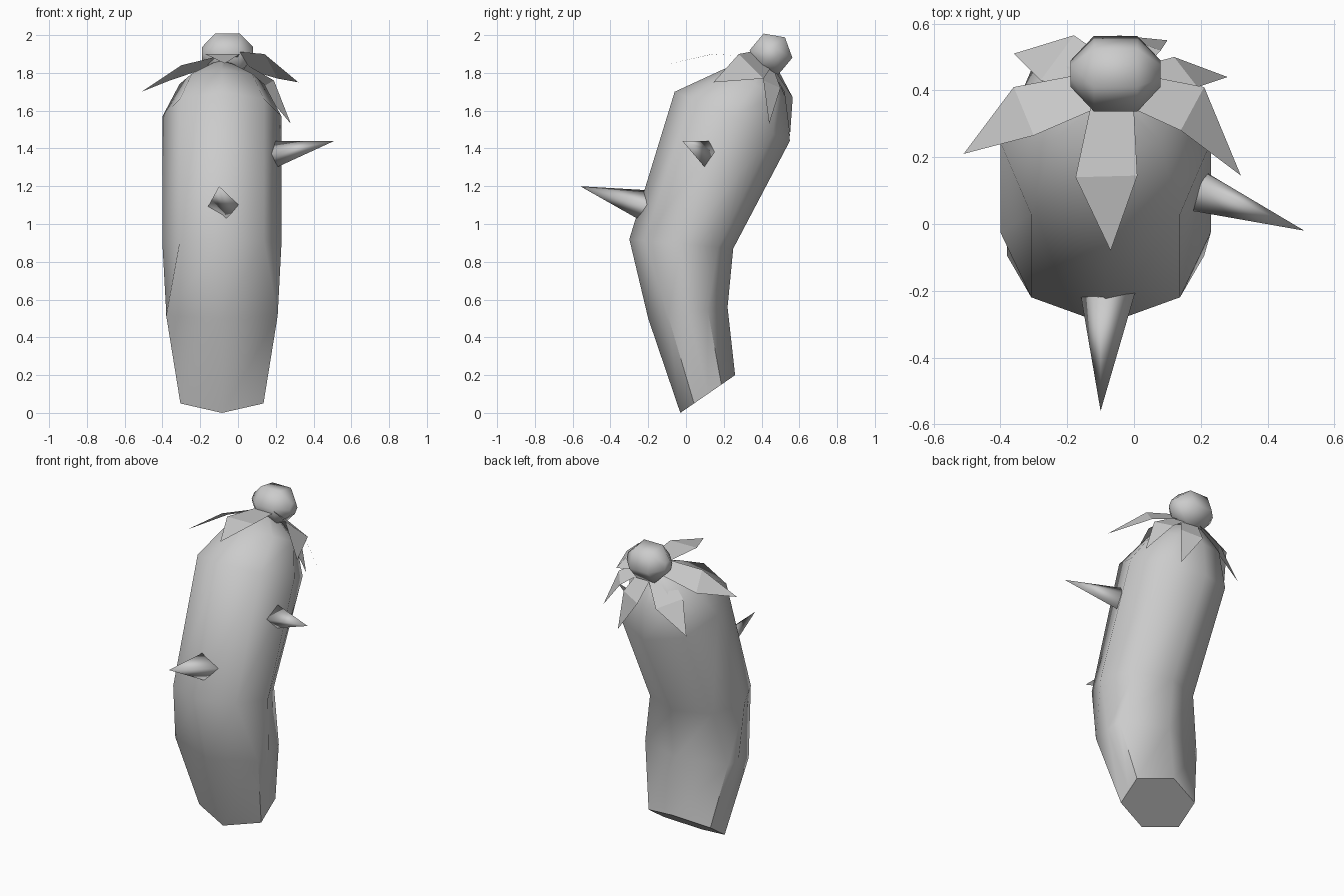
import bpy
import bmesh
import math
from mathutils import Vector

cube = bpy.data.objects.get("Cube")
if cube:
    bpy.data.objects.remove(cube)

grey = bpy.data.materials.new("plain_grey")
grey.use_nodes = True
colour = (0.6, 0.6, 0.6, 1)
grey.diffuse_color = colour
grey.node_tree.nodes["Principled BSDF"].inputs["Base Color"].default_value = colour


def make(name, verts, faces, sharp_angle=None):
    """Mesh object from points and faces, smooth shaded when an angle is given."""
    mesh = bpy.data.meshes.new(name)
    bm = bmesh.new()
    points = [bm.verts.new(v) for v in verts]
    for face in faces:
        bm.faces.new([points[i] for i in face])
    bmesh.ops.recalc_face_normals(bm, faces=bm.faces)
    bm.to_mesh(mesh)
    bm.free()
    obj = bpy.data.objects.new(name, mesh)
    bpy.context.collection.objects.link(obj)
    mesh.materials.append(grey)
    if sharp_angle:
        bpy.ops.object.select_all(action="DESELECT")
        obj.select_set(True)
        bpy.context.view_layer.objects.active = obj
        bpy.ops.object.shade_smooth_by_angle(angle=math.radians(sharp_angle))
    return obj


def loft(name, rings, sharp_angle):
    """Closed skin through rings that have the same number of points."""
    n = len(rings[0])
    verts = [p for ring in rings for p in ring]
    faces = [(r * n + i, r * n + (i + 1) % n, (r + 1) * n + (i + 1) % n, (r + 1) * n + i)
             for r in range(len(rings) - 1) for i in range(n)]
    faces.append(range(n))
    faces.append(range(len(verts) - n, len(verts)))
    return make(name, verts, faces, sharp_angle)


# Bent body: each section runs from a front to a back point (y, z)
CENTRE_X = -0.085


def section(front, back, half_width, six_sided=False):
    front, back = Vector((CENTRE_X, *front)), Vector((CENTRE_X, *back))
    mid, half = (front + back) / 2, (back - front) / 2
    step = 60 if six_sided else 45
    radius = half_width / math.sin(math.radians(60)) if six_sided else half_width

    def at(degrees):
        t = math.radians(degrees)
        return mid - half * math.cos(t) + Vector((radius * math.sin(t), 0, 0))

    first, last = at(step), at(180 - step)
    side = (first + last) / 2 if six_sided else at(90)
    right = [first, side, last]
    left = [Vector((2 * CENTRE_X - p.x, p.y, p.z)) for p in reversed(right)]
    return [front, *right, back, *left]


loft("body", [
    section((-0.03, 0.0), (0.26, 0.2), 0.22, True),
    section((-0.2, 0.5), (0.22, 0.56), 0.295, True),
    section((-0.3, 0.92), (0.25, 0.87), 0.315),
    section((-0.06, 1.7), (0.55, 1.44), 0.315),
    section((0.2, 1.82), (0.53, 1.66), 0.225),
    section((0.38, 1.87), (0.46, 1.84), 0.03),
], 60)

# Stem knob: six-sided barrel lying along x
knob = []
for x, radius in ((-0.19, 0.04), (-0.12, 0.115), (0.01, 0.115), (0.08, 0.04)):
    knob.append([Vector((x, 0.45 + radius * math.cos(a), 1.9 + radius * math.sin(a)))
                 for a in (math.radians(10 + 60 * k - 20) for k in range(6))])
loft("stem_knob", knob, 70)

# Leaves: two shoulder points and a tip, rooted under the knob
ROOT = Vector((-0.06, 0.42, 1.88))
leaves = {
    "leaf_front": ((-0.175, 0.14, 1.9), (0.01, 0.145, 1.9), (-0.07, -0.08, 1.85)),
    "leaf_front_left": ((0.14, 0.28, 1.9), (0.21, 0.41, 1.77), (0.32, 0.145, 1.75)),
    "leaf_left": ((0.19, 0.41, 1.76), (0.12, 0.5, 1.72), (0.28, 0.44, 1.53)),
    "leaf_back_left": ((0.08, 0.52, 1.7), (-0.05, 0.565, 1.67), (0.1, 0.55, 1.46)),
    "leaf_back_right": ((-0.18, 0.565, 1.67), (-0.28, 0.43, 1.71), (-0.36, 0.51, 1.52)),
    "leaf_front_right": ((-0.36, 0.41, 1.76), (-0.3, 0.265, 1.84), (-0.51, 0.21, 1.7)),
}
for name, (a, b, tip) in leaves.items():
    a, b = Vector(a), Vector(b)
    spread = (a - b) * 0.3
    make(name, [ROOT + spread, a, b, ROOT - spread, tip], [(0, 1, 2, 3), (1, 4, 2)])

# Thorns: four-sided spikes
thorns = {
    "thorn_front": ((-0.1, -0.56, 1.2), (-0.16, -0.21, 1.09), (-0.06, -0.26, 1.03),
                    (0.005, -0.2, 1.1), (-0.1, -0.22, 1.18)),
    "thorn_left": ((0.51, -0.02, 1.44), (0.2, 0.12, 1.44), (0.215, 0.155, 1.38),
                   (0.205, 0.1, 1.3), (0.17, 0.04, 1.37)),
}
for name, points in thorns.items():
    sides = [(0, i, i % 4 + 1) for i in range(1, 5)]
    make(name, points, sides + [(1, 2, 3, 4)], 100)
